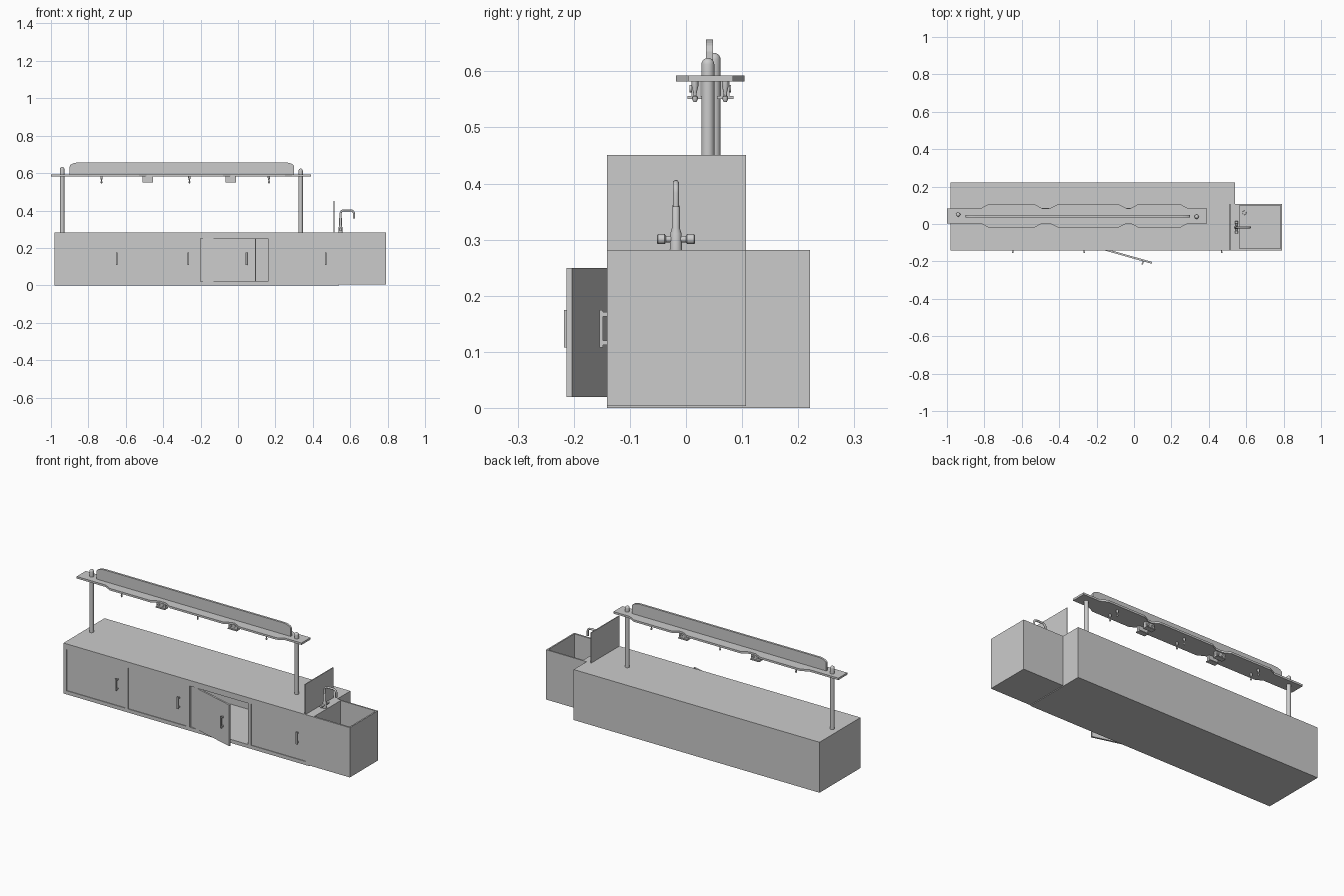
import bpy, bmesh, math
from mathutils import Matrix, Vector

if "Cube" in bpy.data.objects:
    bpy.data.objects.remove(bpy.data.objects["Cube"])


def finish(name, bm, smooth=False):
    me = bpy.data.meshes.new(name)
    bmesh.ops.recalc_face_normals(bm, faces=bm.faces)
    bm.to_mesh(me)
    bm.free()
    ob = bpy.data.objects.new(name, me)
    bpy.context.collection.objects.link(ob)
    if smooth:
        bpy.context.view_layer.objects.active = ob
        ob.select_set(True)
        bpy.ops.object.shade_smooth_by_angle()
        ob.select_set(False)
    return ob


def add_box(bm, x, y, z):
    c = [(a[0] + a[1]) / 2 for a in (x, y, z)]
    s = [a[1] - a[0] for a in (x, y, z)]
    bmesh.ops.create_cube(bm, size=1, matrix=Matrix.Translation(c) @ Matrix.Diagonal((*s, 1)))


def box(name, *spans):
    bm = bmesh.new()
    for s in spans:
        add_box(bm, *s)
    return finish(name, bm)


def lathe(name, profile, loc, n=24):
    # profile of (radius, height), starting and ending on the axis
    bm = bmesh.new()
    vs = [bm.verts.new((r, 0, h)) for r, h in profile]
    es = [bm.edges.new(p) for p in zip(vs, vs[1:])]
    bmesh.ops.spin(bm, geom=vs + es, cent=(0, 0, 0), axis=(0, 0, 1), angle=2 * math.pi, steps=n)
    bmesh.ops.remove_doubles(bm, verts=bm.verts, dist=1e-5)
    ob = finish(name, bm, True)
    ob.location = loc
    return ob


def extrude_outline(name, pts, vec):
    bm = bmesh.new()
    f = bm.faces.new([bm.verts.new(p) for p in pts])
    r = bmesh.ops.extrude_face_region(bm, geom=[f])
    bmesh.ops.translate(bm, vec=vec, verts=[v for v in r['geom'] if isinstance(v, bmesh.types.BMVert)])
    return finish(name, bm)


def cut(ob, *spans):
    for i, s in enumerate(spans):
        c = box(f"{ob.name}_cutter_{i}", s)
        c.hide_render = True
        m = ob.modifiers.new("cut", 'BOOLEAN')
        m.operation, m.solver, m.object = 'DIFFERENCE', 'EXACT', c
        bpy.context.view_layer.objects.active = ob
        bpy.ops.object.modifier_apply(modifier=m.name)
        bpy.data.objects.remove(c)


# cabinet with hollow inside and four door openings
openings = [(-0.96, -0.60), (-0.58, -0.22), (-0.20, 0.16), (0.18, 0.515)]
cabinet = box("cabinet", ((-0.98, 0.54), (-0.141, 0.221), (0, 0.282)))
cut(cabinet, ((-0.96, 0.515), (-0.121, 0.205), (0.02, 0.25)),
    *[(o, (-0.16, -0.10), (0.02, 0.25)) for o in openings])

# doors with bar handles, the third one ajar
def door(i, x, y, w, angle):
    leaf = box(f"door_{i}", ((0, w), (0, 0.01), (0.02, 0.25)))
    h = w - 0.047
    grip = box(f"door_handle_{i}", ((h - 0.004, h + 0.004), (-0.017, -0.011), (0.108, 0.175)),
               *[((h - 0.003, h + 0.003), (-0.012, 0.001), (z - 0.004, z + 0.004)) for z in (0.116, 0.167)])
    for ob in (leaf, grip):
        ob.location = (x, y, 0)
        ob.rotation_euler.z = math.radians(angle)

for i, (a, b) in enumerate(openings):
    if i == 2:
        door(i, -0.201, -0.129, 0.307, -15.8)
    else:
        door(i, a, -0.137, b - a, 0)

# sink block with basin, drain and splash panel
sink = box("sink_block", ((0.54, 0.79), (-0.141, 0.107), (0.004, 0.282)))
cut(sink, ((0.565, 0.782), (-0.131, 0.099), (0.13, 0.3)))
lathe("drain", [(0, 0.002), (0.010, 0.002), (0.011, 0.004), (0.015, 0.004), (0.015, 0), (0, 0)], (0.59, 0.06, 0.13))
box("splash_panel", ((0.511, 0.516), (-0.141, 0.107), (0.28, 0.451)))

# faucet body, bent spout and two cross knobs
fx, fy = 0.548, -0.018
lathe("faucet_body", [(0, 0), (0.011, 0), (0.010, 0.03), (0.007, 0.04), (0.007, 0.078), (0.005, 0.082), (0, 0.082)],
      (fx, fy, 0.281))
cu = bpy.data.curves.new("faucet_spout", 'CURVE')
cu.dimensions = '3D'
cu.bevel_depth, cu.bevel_resolution, cu.use_fill_caps = 0.0055, 3, True
path = [(fx, 0.33)]
for cx, start, end in ((fx + 0.018, 180, 90), (0.602, 90, 0)):
    for k in range(7):
        t = math.radians(start + (end - start) * k / 6)
        path.append((cx + 0.018 * math.cos(t), 0.383 + 0.018 * math.sin(t)))
path.append((0.62, 0.358))
sp = cu.splines.new('POLY')
sp.points.add(len(path) - 1)
for p, (x, z) in zip(sp.points, path):
    p.co = (x, fy, z, 1)
bpy.context.collection.objects.link(bpy.data.objects.new("faucet_spout", cu))
for s in (-1, 1):
    k = lathe(f"faucet_knob_{s}", [(0, 0), (0.006, 0), (0.006, 0.018), (0.009, 0.02), (0.009, 0.032), (0.007, 0.034), (0, 0.034)],
              (fx, fy, 0.301))
    k.rotation_euler.x = -s * math.pi / 2

# posts with domed caps
for name, x, y, top in (("left_post", -0.94, 0.05, 0.633), ("right_post", 0.335, 0.039, 0.624)):
    r = 0.0115
    dome = [(r * math.cos(t), top - r + r * math.sin(t)) for t in [k * math.pi / 10 for k in range(5)]]
    lathe(name, [(0, 0.28), (r, 0.28), (r, 0.594)] + dome + [(0, top)], (x, y, 0))

# overhead shelf with notched long sides
wide = [(-0.82, -0.78, -0.53, -0.49), (-0.45, -0.41, -0.08, -0.04), (-0.02, 0.02, 0.25, 0.29)]
edge = [(-1.0, 0.040)]
for a, b, c, d in wide:
    edge += [(a, 0.040), (b, 0.061), (c, 0.061), (d, 0.040)]
edge.append((0.39, 0.040))
mid = 0.0435
extrude_outline("shelf", [(x, mid - h, 0.582) for x, h in edge] + [(x, mid + h, 0.582) for x, h in reversed(edge)],
                (0, 0, 0.011))

# upright ridge board with rounded upper corners
arc = [(math.cos(t), math.sin(t)) for t in [k * math.pi / 12 for k in range(7)]]
ridge = [(-0.90, 0.593), (0.30, 0.593)]
ridge += [(0.25 + 0.05 * c, 0.635 + 0.022 * s) for c, s in arc]
ridge += [(-0.85 - 0.05 * c, 0.635 + 0.022 * s) for c, s in reversed(arc)]
extrude_outline("ridge_board", [(x, 0.036, z) for x, z in ridge], (0, 0.012, 0))

# hanging nozzles and socket boxes on both sides under the shelf
for y, side in ((0.016, -1), (0.07, 1)):
    for x in (-0.73, -0.26, 0.165):
        lathe("nozzle", [(0, 0), (0.006, 0), (0.006, -0.008), (0.003, -0.02), (0.003, -0.026),
                         (0.005, -0.027), (0.005, -0.032), (0.0025, -0.037), (0, -0.037)], (x, y, 0.582), 12)
    for x in (-0.483, -0.038):
        y0, y1 = sorted((mid + side * 0.018, mid + side * 0.034))
        b0, b1 = sorted((mid + side * 0.012, mid + side * 0.041))
        box("socket_box", ((x - 0.028, x + 0.028), (y0, y1), (0.555, 0.583)),
            ((x - 0.028, x + 0.028), (b0, b1), (0.551, 0.556)))
        for dx in (-0.013, 0.013):
            s = lathe("socket", [(0, 0), (0.007, 0), (0.007, 0.003), (0.005, 0.003), (0.005, 0.001), (0, 0.001)],
                      (x + dx, mid + side * 0.034, 0.569), 16)
            s.rotation_euler.x = -side * math.pi / 2
